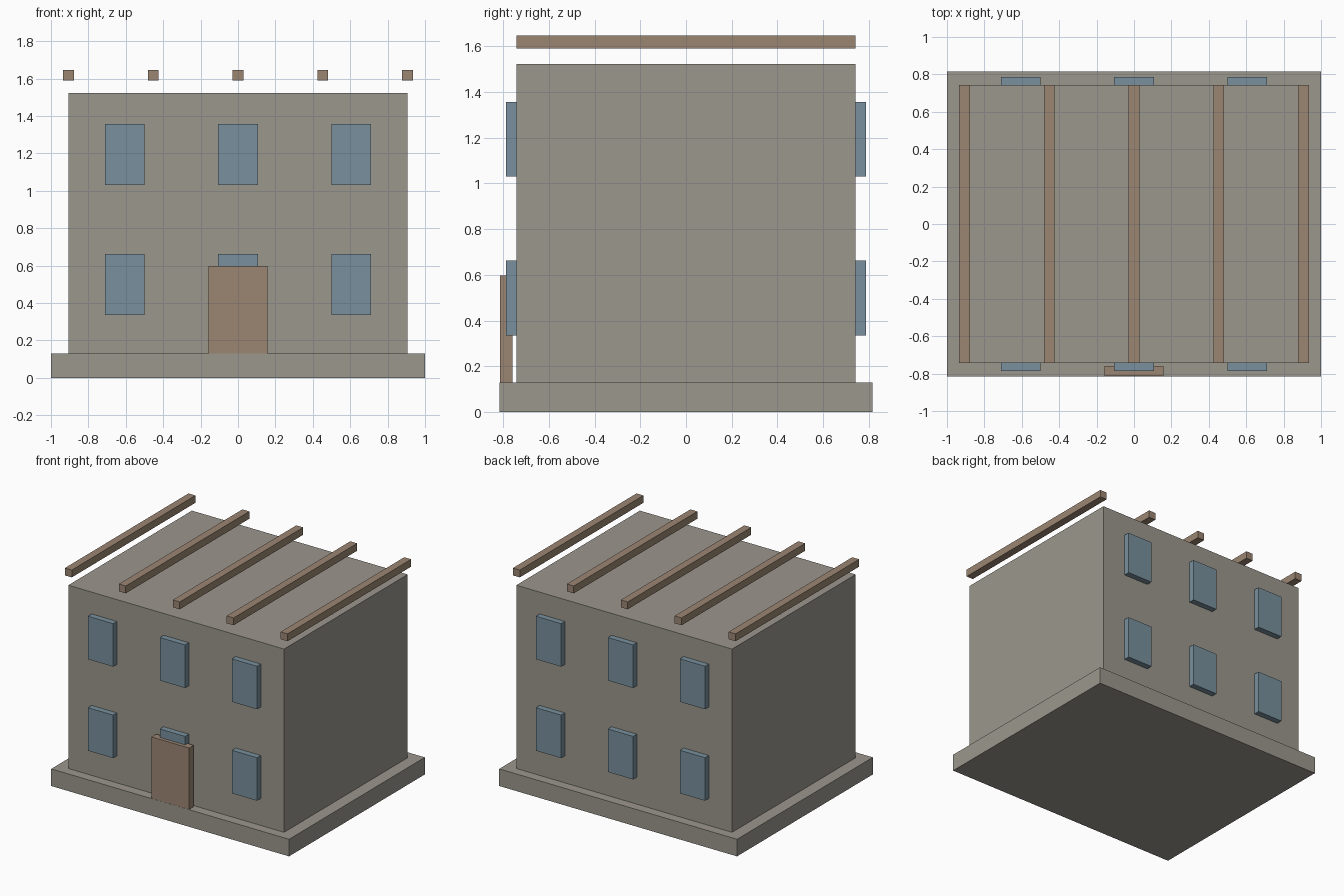
import bpy

cube = bpy.data.objects.get("Cube")
if cube:
    bpy.data.objects.remove(cube, do_unlink=True)


def material(name, rgb):
    mat = bpy.data.materials.new(name)
    mat.use_nodes = True
    colour = (*rgb, 1.0)
    mat.diffuse_color = colour
    mat.node_tree.nodes["Principled BSDF"].inputs["Base Color"].default_value = colour
    mat.node_tree.nodes["Principled BSDF"].inputs["Roughness"].default_value = 0.9
    return mat


stone = material("warm grey stone", (0.33, 0.31, 0.27))
glass = material("blue glass", (0.19, 0.28, 0.34))
wood = material("brown wood", (0.33, 0.24, 0.17))


def box(name, mat, x, y, z):
    """Box from (low, high) extents on each axis."""
    spans = (x, y, z)
    bpy.ops.mesh.primitive_cube_add(size=1, location=[(a + b) / 2 for a, b in spans])
    obj = bpy.context.object
    obj.name = name
    obj.scale = [b - a for a, b in spans]
    bpy.ops.object.transform_apply(location=False, rotation=False, scale=True)
    obj.data.materials.append(mat)
    return obj


wall_x, wall_y = 0.907, 0.742
base_top, wall_top = 0.13, 1.523

# Plinth and main block
box("foundation", stone, (-1, 1), (-0.815, 0.815), (0, base_top))
box("walls", stone, (-wall_x, wall_x), (-wall_y, wall_y), (base_top, wall_top))

# Door standing just in front of the wall
box("front_door", wood, (-0.158, 0.158), (-0.814, -0.758), (base_top, 0.598))

# Three windows on each of two floors, front and back
for side, sign in (("front", -1), ("back", 1)):
    depth = sorted((sign * (wall_y - 0.01), sign * 0.787))
    for floor, sill in (("lower", 0.335), ("upper", 1.03)):
        for place, x in (("right", -0.605), ("middle", 0), ("left", 0.605)):
            box(f"{side}_{floor}_{place}_window", glass,
                (x - 0.106, x + 0.106), depth, (sill, sill + 0.327))

# Row of beams floating over the flat roof
for i in range(5):
    x = wall_x * (i - 2) / 2
    box(f"roof_beam_{i + 1}", wood, (x - 0.029, x + 0.029), (-wall_y, wall_y), (1.59, 1.646))
